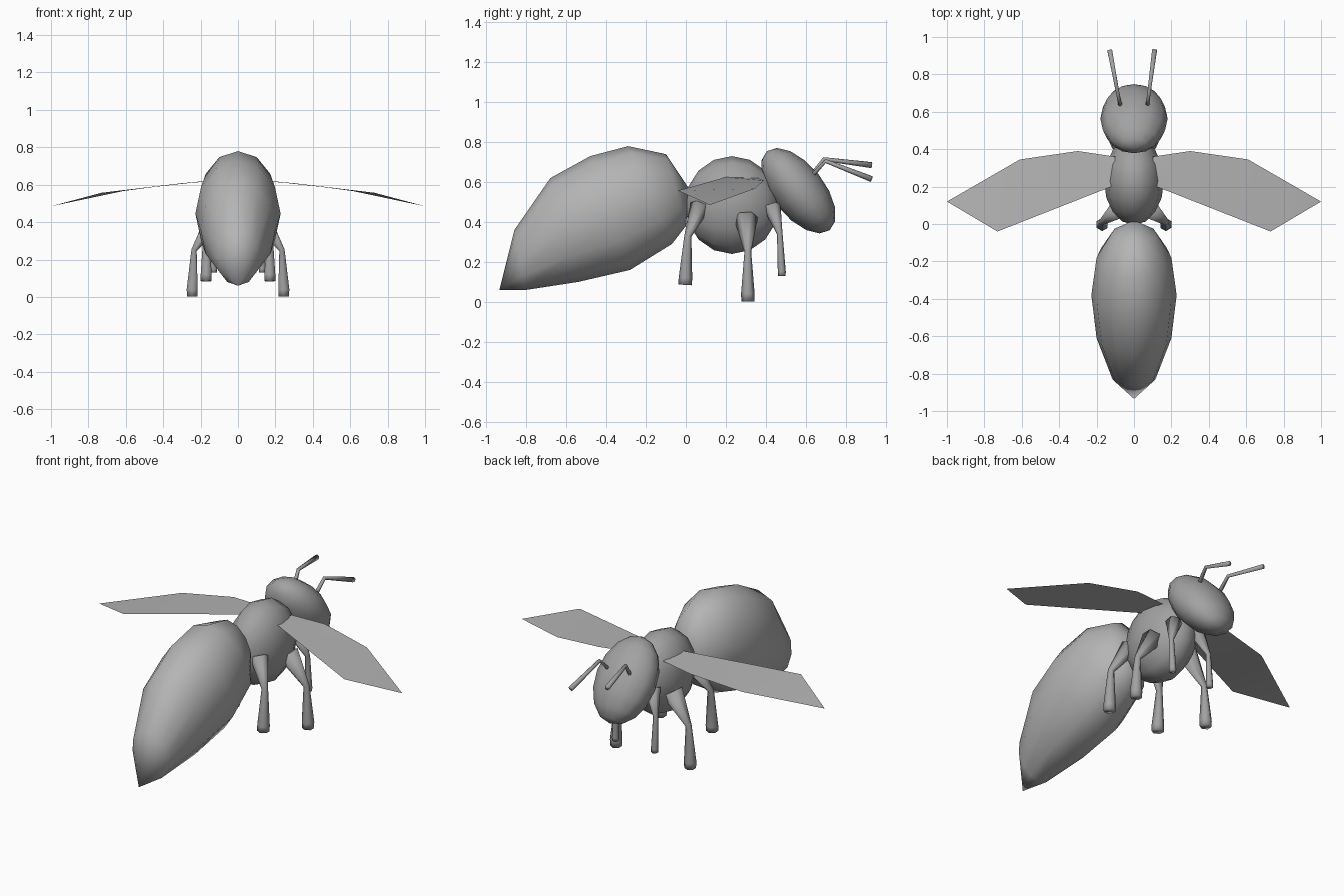
import bpy, bmesh, math
from mathutils import Vector, Matrix

if "Cube" in bpy.data.objects:
    bpy.data.objects.remove(bpy.data.objects["Cube"])

# Dark and mid greys
def grey(name, v):
    m = bpy.data.materials.new(name)
    m.diffuse_color = (v, v, v, 1)
    m.use_nodes = True
    m.node_tree.nodes["Principled BSDF"].inputs["Base Color"].default_value = m.diffuse_color
    return m


BODY = grey("dark_grey", 0.36)
PALE = grey("mid_grey", 0.46)


def finish(bm, name, mat=BODY, mirror=False):
    bmesh.ops.recalc_face_normals(bm, faces=bm.faces[:])
    me = bpy.data.meshes.new(name)
    bm.to_mesh(me)
    bm.free()
    me.materials.append(mat)
    for p in me.polygons:
        p.use_smooth = True
    ob = bpy.data.objects.new(name, me)
    bpy.context.collection.objects.link(ob)
    if mirror:
        ob.modifiers.new("mirror", 'MIRROR')
    return ob


def skin(bm, rings, start=None, end=None):
    """Join rings of points with quads; close each end with a pole or a cap."""
    vs = [[bm.verts.new(p) for p in r] for r in rings]
    n = len(vs[0])
    for a, b in zip(vs, vs[1:]):
        for i in range(n):
            j = (i + 1) % n
            bm.faces.new((a[i], a[j], b[j], b[i]))
    for ring, pole in ((vs[0], start), (vs[-1], end)):
        if pole is None:
            bm.faces.new(ring)
        else:
            tip = bm.verts.new(pole)
            for i in range(n):
                bm.faces.new((ring[i], ring[(i + 1) % n], tip))


def limb(name, path, sides=6, mirror=False):
    """Faceted tube through (x, y, z, radius) stations."""
    bm = bmesh.new()
    pts = [Vector(p[:3]) for p in path]
    rings = []
    for i, p in enumerate(pts):
        d = (pts[min(i + 1, len(pts) - 1)] - pts[max(i - 1, 0)]).normalized()
        u = d.cross(Vector((1, 0, 0))).normalized()
        v = d.cross(u)
        r = path[i][3]
        rings.append([p + r * (u * math.cos(t) + v * math.sin(t))
                      for t in (2 * math.pi * k / sides for k in range(sides))])
    skin(bm, rings)
    return finish(bm, name, BODY, mirror)


def ellipsoid(name, centre, radii, tilt):
    bm = bmesh.new()
    m = (Matrix.Translation(centre) @ Matrix.Rotation(math.radians(tilt), 4, 'X')
         @ Matrix.Diagonal((*radii, 1)))
    bmesh.ops.create_uvsphere(bm, u_segments=12, v_segments=8, radius=1, matrix=m)
    return finish(bm, name)


# Head and thorax
ellipsoid("head", (0, 0.563, 0.557), (0.18, 0.13, 0.253), 38.5)
ellipsoid("thorax", (0, 0.23, 0.485), (0.16, 0.245, 0.235), 90)

# Abdomen: slanted rings as top (y, z), bottom (y, z), half width
stations = [(-0.10, 0.74, 0.00, 0.38, 0.12),
            (-0.29, 0.78, -0.07, 0.29, 0.20),
            (-0.48, 0.73, -0.28, 0.16, 0.228),
            (-0.68, 0.62, -0.54, 0.10, 0.20),
            (-0.86, 0.36, -0.80, 0.06, 0.115)]
rings = []
for ty, tz, by, bz, w in stations:
    top, bot = Vector((0, ty, tz)), Vector((0, by, bz))
    mid, half = (top + bot) / 2, (top - bot) / 2
    rings.append([mid + half * math.cos(t) + Vector((w * math.sin(t), 0, 0))
                  for t in (math.pi * k / 6 for k in range(12))])
bm = bmesh.new()
skin(bm, rings, (0, 0.02, 0.56), (0, -0.935, 0.06))
finish(bm, "abdomen", PALE)

# Legs: wide hip, thin knee, flared foot
limb("rear_leg", [(0.09, 0.07, 0.48, 0.05), (0.17, 0.01, 0.33, 0.018),
                  (0.17, -0.002, 0.12, 0.034), (0.17, -0.004, 0.085, 0.034)], mirror=True)
limb("middle_leg", [(0.12, 0.30, 0.42, 0.06), (0.235, 0.31, 0.25, 0.017),
                    (0.245, 0.31, 0.04, 0.034), (0.245, 0.31, 0.003, 0.032)], mirror=True)
limb("front_leg", [(0.08, 0.43, 0.48, 0.045), (0.13, 0.47, 0.34, 0.014),
                   (0.13, 0.48, 0.15, 0.02), (0.13, 0.48, 0.13, 0.019)], mirror=True)

# Antennae, the right one held lower
limb("left_antenna", [(-0.07, 0.62, 0.62, 0.012), (-0.085, 0.69, 0.715, 0.010),
                      (-0.13, 0.93, 0.685, 0.015)])
limb("right_antenna", [(0.07, 0.62, 0.62, 0.012), (0.08, 0.70, 0.705, 0.010),
                       (0.11, 0.93, 0.615, 0.015)])

# Wings: thin sheets drooping toward the tip
bm = bmesh.new()
outline = [(0.10, 0.36, 0.62), (0.30, 0.39, 0.608), (0.61, 0.345, 0.567),
           (1.0, 0.12, 0.485), (0.73, -0.04, 0.557), (0.12, 0.20, 0.625)]
v = [bm.verts.new(p) for p in outline]
for f in ((0, 1, 5), (1, 4, 5), (1, 2, 4), (2, 3, 4)):
    bm.faces.new([v[i] for i in f])
# make the sheet face upward
bm.normal_update()
if bm.faces[:][0].normal.z < 0:
    bmesh.ops.reverse_faces(bm, faces=bm.faces[:])
finish(bm, "wing", PALE, True)
